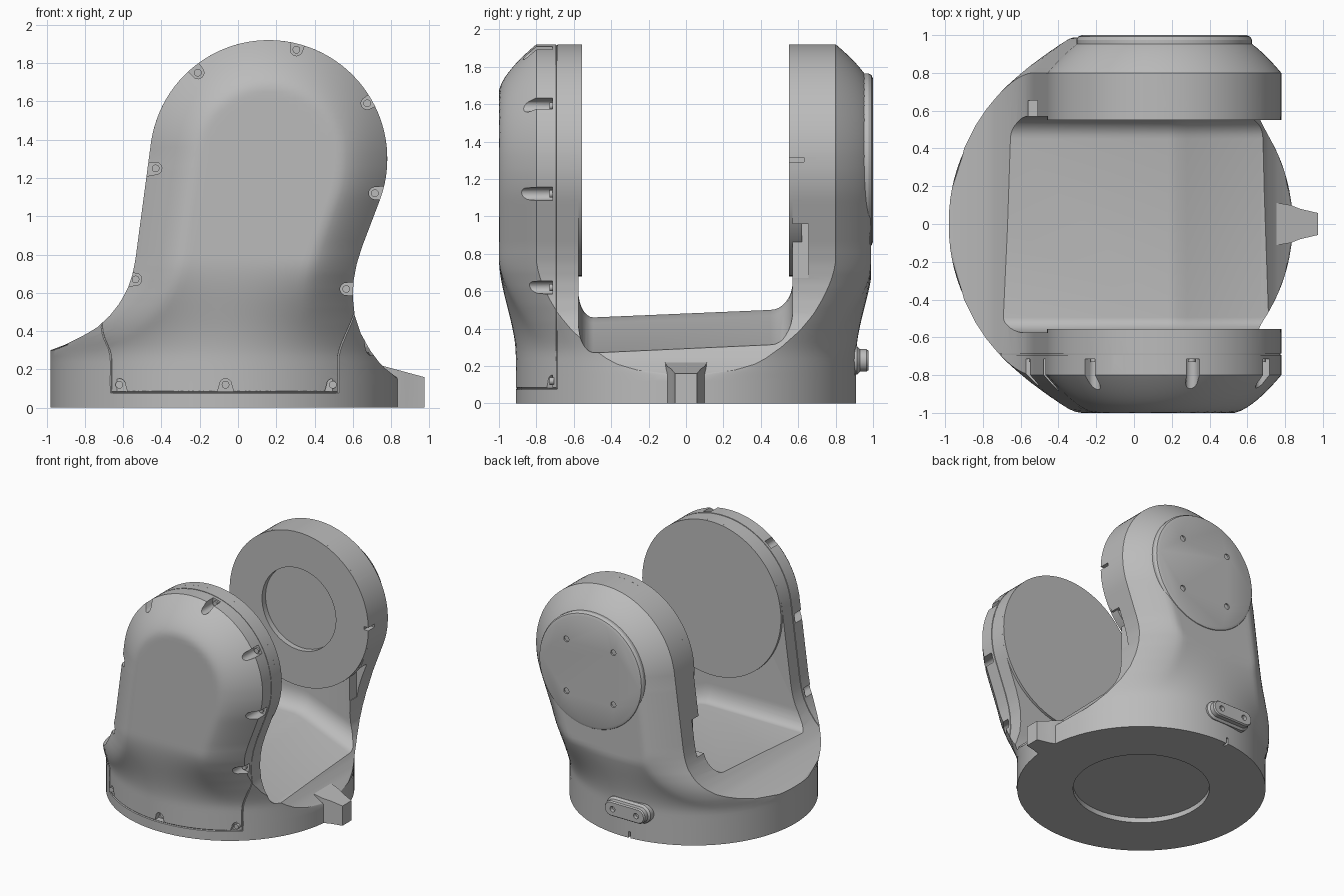
import bpy, bmesh
from math import sin, cos, pi, radians, hypot, sqrt, atan2

cube = bpy.data.objects.get("Cube")
if cube:
    bpy.data.objects.remove(cube)

grey = bpy.data.materials.new("grey plastic")
grey.use_nodes = True
colour = (0.5, 0.5, 0.5, 1)
grey.diffuse_color = colour
grey.node_tree.nodes["Principled BSDF"].inputs["Base Color"].default_value = colour

HX, HZ, HR = 0.16, 1.3, 0.62      # pivot centre and radius of the arm heads
BX, BR = -0.07, 0.91              # centre and radius of the round base


def new_object(name, mesh):
    ob = bpy.data.objects.new(name, mesh)
    bpy.context.scene.collection.objects.link(ob)
    mesh.materials.clear()
    mesh.materials.append(grey)
    return ob


def loft(name, rings):
    """Closed solid through rings of equal length."""
    bm = bmesh.new()
    vs = [[bm.verts.new(p) for p in r] for r in rings]
    n = len(vs[0])
    for a, b in zip(vs, vs[1:]):
        for i in range(n):
            j = (i + 1) % n
            bm.faces.new((a[i], a[j], b[j], b[i]))
    bm.faces.new(vs[0][::-1])
    bm.faces.new(vs[-1])
    bmesh.ops.recalc_face_normals(bm, faces=bm.faces)
    mesh = bpy.data.meshes.new(name)
    bm.to_mesh(mesh)
    bm.free()
    return new_object(name, mesh)


def prism_y(name, pts, y0, y1):
    return loft(name, [[(x, y, z) for x, z in pts] for y in (y0, y1)])


def circle(cx, cz, r, n=64):
    return [(cx + r * cos(2 * pi * i / n), cz + r * sin(2 * pi * i / n)) for i in range(n)]


def box(name, x0, x1, y0, y1, z0, z1):
    return prism_y(name, [(x0, z0), (x1, z0), (x1, z1), (x0, z1)], y0, y1)


def cut(ob, cutters):
    """Subtract disjoint cutters, then discard them."""
    bm = bmesh.new()
    for c in cutters:
        bm.from_mesh(c.data)
        bpy.data.objects.remove(c)
    mesh = bpy.data.meshes.new("cutter")
    bm.to_mesh(mesh)
    bm.free()
    tool = new_object("cutter", mesh)
    tool.hide_render = True
    mod = ob.modifiers.new("cut", "BOOLEAN")
    mod.operation, mod.solver, mod.object = "DIFFERENCE", "EXACT", tool
    dg = bpy.context.evaluated_depsgraph_get()
    result = bpy.data.meshes.new_from_object(ob.evaluated_get(dg))
    ob.modifiers.clear()
    ob.data = result
    bpy.data.objects.remove(tool)


# Side outlines of the yoke, as (height, x)
LEFT = [(0, -.98), (.3, -.98), (.33, -.9), (.38, -.8), (.42, -.735), (.48, -.67), (.55, -.615),
        (.63, -.573), (.7, -.55), (.78, -.535), (1.42, -.45)]
RIGHT = [(0, .84), (.15, .84), (.18, .8), (.22, .75), (.3, .69), (.39, .64), (.48, .61), (.57, .6),
         (.66, .603), (.75, .62), (.84, .648), (1.1, .747)]


def outline(z, pts, side):
    if z >= pts[-1][0]:
        return HX + side * sqrt(max(HR ** 2 - (z - HZ) ** 2, 0))
    for (z0, x0), (z1, x1) in zip(pts, pts[1:]):
        if z <= z1:
            return x0 + (x1 - x0) * (z - z0) / (z1 - z0)


def left(z):
    return outline(z, LEFT, -1)


def right(z):
    return outline(z, RIGHT, 1)


def depth(x, z):
    """Half depth of the body: round base blending into chamfered arms."""
    base = sqrt(max(BR ** 2 - (x - BX) ** 2, 0))
    d = HR - hypot(x - HX, z - HZ) if z > HZ else min(x - left(z), right(z) - x)
    d = min(max(d / 0.25, 0), 1)
    arm = 0.8 + 0.2 * (1 - (1 - d) ** 1.5)
    w = min(max((z - 0.25) / 0.53, 0), 1)
    w = w * w * (3 - 2 * w)
    return max(base * (1 - w) + arm * w, 0.004)


# Main body
levels = [0.03 * i for i in range(43)] + [HZ + HR * sin(radians(2 + 86 * i / 24)) for i in range(25)]
rings = []
for z in levels:
    l, r = left(z), right(z)
    xs = [l + (r - l) * (1 - cos(pi * i / 48)) / 2 for i in range(49)]
    front = [(x, -depth(x, z), z) for x in xs]
    back = [(x, min(depth(x, z), 0.988), z) for x in reversed(xs)]
    rings.append(front + back)
body = loft("yoke_body", rings)

# Slot between the arms, with rounded corners and a floor that falls to the right
slot = []
for x, f in [(-1.2, .47), (.18, .47), (.23, .46), (.28, .44), (.67, .285), (.8, .27), (1.2, .27)]:
    arc = [(sin(pi / 2 * i / 8), 1 - cos(pi / 2 * i / 8)) for i in range(9)]
    prof = [(-.575, 2.2)] + [(-.495 - .08 * s, f - .01 + .14 * c) for s, c in reversed(arc)]
    prof += [(.45 + .12 * s, f + .03 + .15 * c) for s, c in arc] + [(.57, 2.2)]
    slot.append([(x, y, z) for y, z in prof])
cut(body, [loft("slot", slot)])

# Seam groove around the front cover
SEAM = 0.69


def seam_x(z, edge):
    a, b = 0.05, edge
    if depth(b, z) >= SEAM:
        return b
    for _ in range(20):
        m = (a + b) / 2
        a, b = (m, b) if depth(m, z) > SEAM else (a, m)
    return a


heights = [0.08] + [z for z in levels if z > 0.1]
path = [(seam_x(z, left(z)), -SEAM, z) for z in heights]
path += [(seam_x(z, right(z)), -SEAM, z) for z in reversed(heights)]
x0, x1 = path[0][0], path[-1][0]
path += [(x1 + (x0 - x1) * i / 24, -depth(x1 + (x0 - x1) * i / 24, 0.08), 0.08) for i in range(1, 24)]
curve = bpy.data.curves.new("seam", "CURVE")
curve.dimensions, curve.bevel_depth, curve.bevel_resolution = "3D", 0.006, 0
spline = curve.splines.new("POLY")
spline.points.add(len(path) - 1)
for p, co in zip(spline.points, path):
    p.co = (*co, 1)
spline.use_cyclic_u = True
wire = bpy.data.objects.new("seam", curve)
bpy.context.scene.collection.objects.link(wire)
bpy.context.view_layer.update()
seam_mesh = bpy.data.meshes.new_from_object(wire.evaluated_get(bpy.context.evaluated_depsgraph_get()))
bpy.data.objects.remove(wire)
cut(body, [new_object("seam", seam_mesh)])

# Screw pockets around the front cover
pockets = []
for x, z in [(-.21, 1.75), (.305, 1.87), (.675, 1.59), (.715, 1.12), (.565, .62), (-.43, 1.25),
             (-.535, .67), (-.62, .12), (-.065, .12), (.495, .12)]:
    low = z < 0.3
    a = -pi / 2 if low else atan2(z - HZ, x - HX) if z > 1.2 else (0 if x > 0 else pi)
    floor = max(0.715, depth(x, z) - 0.05) if low else 0.715
    reach = 0.036 if low else 0.12
    u = [(reach, -.042)] + [(.032 * cos(t), .032 * sin(t)) for t in
                            [-pi / 2 - pi * i / 10 for i in range(11)]] + [(reach, .042)]
    pts = [(x + p * cos(a) - q * sin(a), z + p * sin(a) + q * cos(a)) for p, q in u]
    pockets.append(prism_y("pocket", pts, -1.1, -floor))
    prism_y("cover_screw", circle(x, z, 0.02, 16), -floor - 0.015, -floor + 0.01)

# Side ledges and slit in the back arm, key notch and underside recess
pockets += [box("ledge", .6, .8, .5, .655, .67, .96), box("ledge", -.7, -.46, .5, .655, .67, .96),
            box("slit", .74, .9, .5, .63, 1.29, 1.315), box("key", -.14, -.12, .87, 1.1, -.1, .05),
            loft("recess", [[(BX + p, q, z) for p, q in circle(0, 0, .5)] for z in (-.1, .04)])]
cut(body, pockets)

# Pivot discs on the inner faces of the arms
prism_y("front_pivot_disc", circle(HX, HZ, HR, 96), -0.62, -0.555)
back_disc = prism_y("back_pivot_disc", circle(HX, HZ, HR, 96), 0.55, 0.62)
cut(back_disc, [prism_y("bore", circle(HX, HZ, .33), .5, .595), box("slit", .74, .9, .5, .63, 1.29, 1.315)])
cut(body, [prism_y("bore", circle(HX, HZ, .33), .5, .595)])

# Round cover on the back with four screw holes
cover = loft("back_cover", [[(x, y, z) for x, z in circle(HX, HZ, r, 96)]
                            for y, r in [(.9, .465), (.975, .465), (.992, .455), (1, .435)]])
cut(cover, [prism_y("hole", circle(HX + i * .21, HZ + j * .21, .023, 16), .975, 1.1)
            for i in (-1, 1) for j in (-1, 1)])


# Cable clip plate low on the back
def capsule(half, r):
    arc = [-pi / 2 + pi * i / 16 for i in range(17)]
    return [(BX - .06 + s * (half + r * cos(t)), .23 + s * r * sin(t)) for s in (1, -1) for t in arc]


clip = loft("cable_clip", [[(x, y, z) for x, z in capsule(.12, r)]
                           for y, r in [(.82, .075), (.915, .075), (.93, .06), (.965, .06), (.975, .052)]])
cut(clip, [prism_y("hole", circle(BX - .06 + i * .105, .23, .022, 16), .945, 1.1) for i in (-1, 1)])

# Pointer lug on the right of the base
half = [(.7, .115), (.77, .11), (.83, .1), (.88, .08), (.975, .058)]
outer = half + [(x, -y) for x, y in reversed(half)]
loft("pointer_lug", [[(x, y, 0) for x, y in outer], [(x, y, .22 - .27 * (x - .75)) for x, y in outer]])

# Smooth shading with sharp edges kept
bpy.ops.object.select_all(action="DESELECT")
for ob in bpy.context.scene.objects:
    if ob.type == "MESH" and ob.data.materials and ob.data.materials[0] == grey:
        ob.select_set(True)
        bpy.context.view_layer.objects.active = ob
bpy.ops.object.shade_smooth_by_angle(angle=radians(30))
